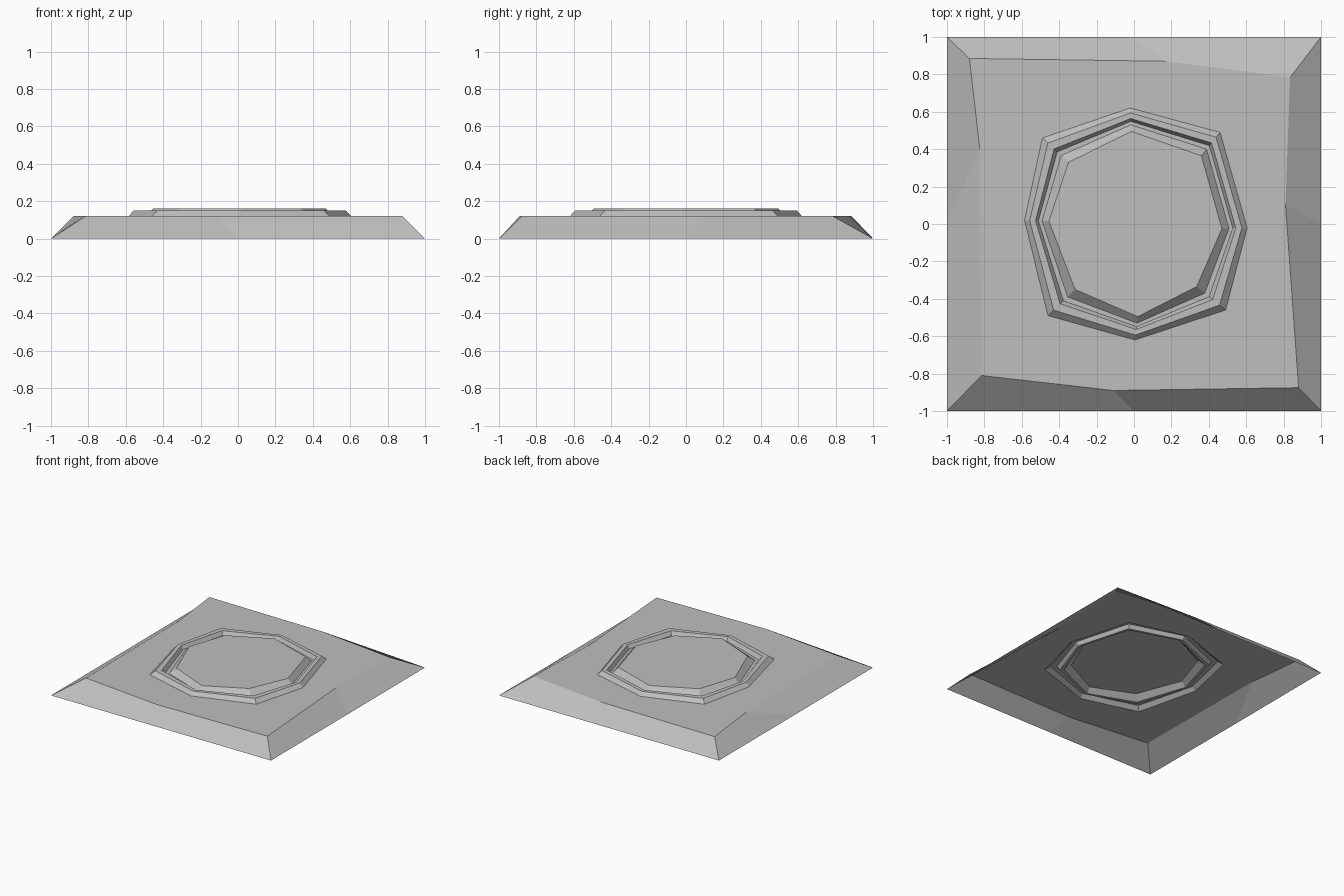
import bpy
import bmesh
from mathutils import Vector

cube = bpy.data.objects.get("Cube")
if cube:
    bpy.data.objects.remove(cube, do_unlink=True)

GREY = (0.52, 0.52, 0.52, 1)
stone = bpy.data.materials.new("grey stone")
stone.use_nodes = True
stone.diffuse_color = GREY
stone.node_tree.nodes["Principled BSDF"].inputs["Base Color"].default_value = GREY

# Heights of the slab, the rim and the central plate
SLAB, RIM, PLATE = 0.12, 0.15, 0.16

# Eight-sided outlines, clockwise from the back
ground = [(0, 1), (1, 1), (1, 0), (1, -1), (0, -1), (-1, -1), (-1, 0), (-1, 1)]
shoulder = [(0.17, 0.87), (0.835, 0.785), (0.81, 0.105), (0.88, -0.875),
            (-0.11, -0.89), (-0.815, -0.81), (-0.825, 0.405), (-0.88, 0.885)]
outer = [(-0.02, 0.62), (0.46, 0.49), (0.605, -0.02), (0.49, -0.46),
         (0.005, -0.62), (-0.46, -0.49), (-0.585, 0.02), (-0.49, 0.46)]
inner = [(-0.015, 0.495), (0.36, 0.365), (0.47, -0.025), (0.335, -0.335),
         (0.02, -0.495), (-0.315, -0.35), (-0.455, 0.015), (-0.35, 0.33)]


def between(t):
    """Outline part of the way from the rim's foot to the plate's top."""
    return [Vector(a).lerp(Vector(b), t) for a, b in zip(outer, inner)]


def loft(name, rings, cap=False):
    """Join (outline, height) rings with quads, optionally capping the last."""
    bm = bmesh.new()
    loops = [[bm.verts.new((x, y, z)) for x, y in outline] for outline, z in rings]
    for a, b in zip(loops, loops[1:]):
        for i in range(len(a)):
            j = (i + 1) % len(a)
            bm.faces.new((a[j], a[i], b[i], b[j]))
    if cap:
        bm.faces.new(loops[-1][::-1])
    mesh = bpy.data.meshes.new(name)
    bm.to_mesh(mesh)
    bm.free()
    mesh.materials.append(stone)
    obj = bpy.data.objects.new(name, mesh)
    bpy.context.collection.objects.link(obj)
    return obj


# Sloped slab, open below and in the middle
loft("slab", [(ground, 0), (shoulder, SLAB), (outer, SLAB)])
# Raised rim with sloped sides
loft("rim", [(outer, SLAB), (between(0.21), RIM),
             (between(0.45), RIM), (between(0.57), SLAB)])
# Groove floor and the raised plate inside it
loft("groove_floor", [(between(0.57), SLAB), (between(0.72), SLAB)])
loft("centre_plate", [(between(0.72), SLAB), (inner, PLATE)], cap=True)
